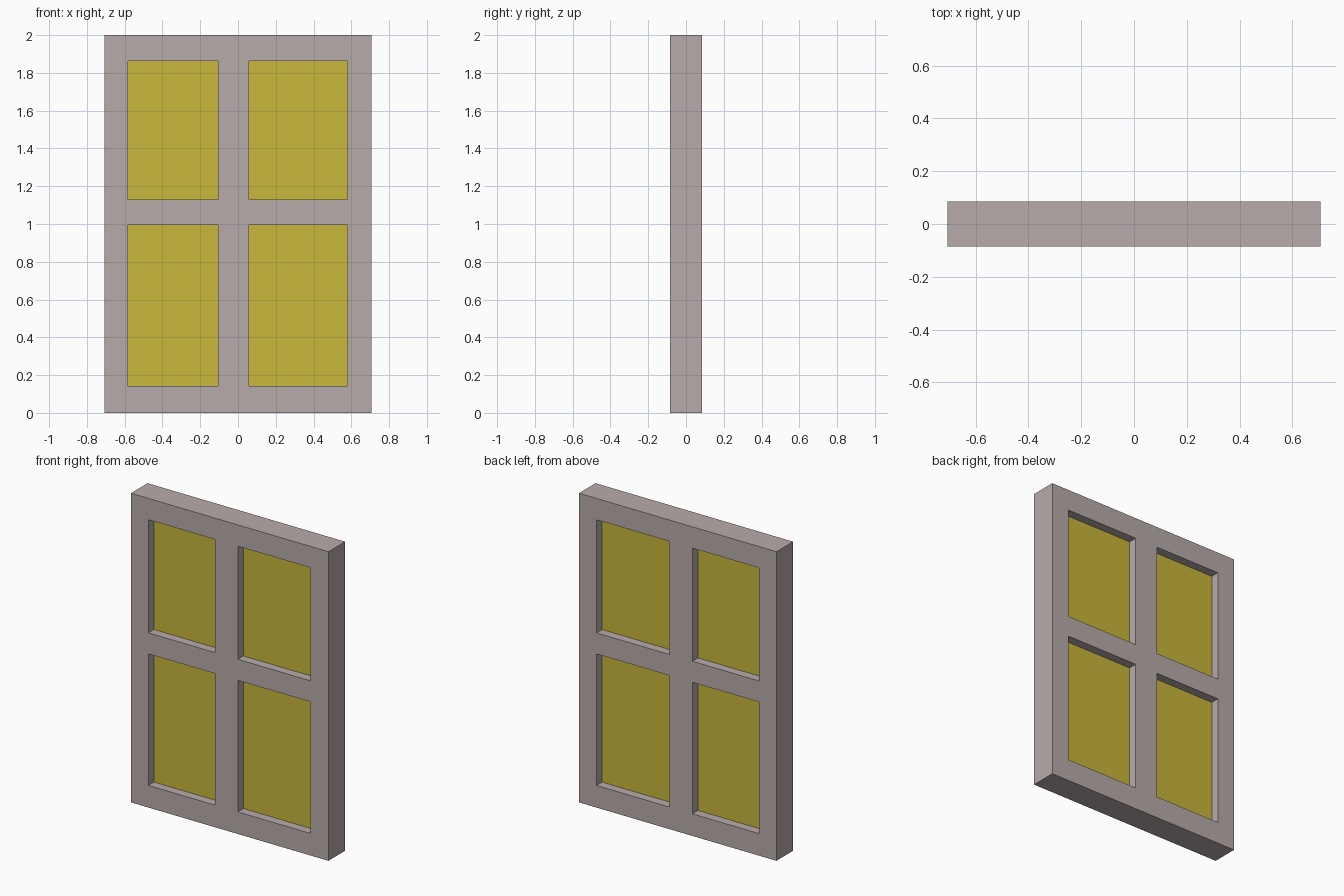
import bpy, bmesh

if "Cube" in bpy.data.objects:
    bpy.data.objects.remove(bpy.data.objects["Cube"])

DEPTH = 0.085          # half thickness of the frame
GLASS = 0.028          # half thickness of the panes
XS = [-0.707, -0.582, -0.106, 0.058, 0.58, 0.707]
ZS = [0.0, 0.143, 0.994, 1.13, 1.862, 2.0]


def material(name, rgb):
    m = bpy.data.materials.new(name)
    m.diffuse_color = (*rgb, 1)
    m.use_nodes = True
    m.node_tree.nodes["Principled BSDF"].inputs["Base Color"].default_value = m.diffuse_color
    return m


def finish(bm, name, mat):
    bmesh.ops.recalc_face_normals(bm, faces=bm.faces)
    me = bpy.data.meshes.new(name)
    bm.to_mesh(me)
    bm.free()
    me.materials.append(mat)
    ob = bpy.data.objects.new(name, me)
    bpy.context.collection.objects.link(ob)
    return ob


stone = material("warm grey frame", (0.474, 0.41, 0.405))
yellow = material("yellow glass", (0.578, 0.474, 0.043))

# Frame: a flat lattice of cells with the openings left out, extruded back
bm = bmesh.new()
v = [[bm.verts.new((x, -DEPTH, z)) for z in ZS] for x in XS]
for i in range(5):
    for j in range(5):
        if not (i % 2 and j % 2):
            bm.faces.new((v[i][j], v[i + 1][j], v[i + 1][j + 1], v[i][j + 1]))
ext = bmesh.ops.extrude_face_region(bm, geom=bm.faces[:], use_keep_orig=True)
moved = [g for g in ext["geom"] if isinstance(g, bmesh.types.BMVert)]
bmesh.ops.translate(bm, verts=moved, vec=(0, 2 * DEPTH, 0))
finish(bm, "window_frame", stone)

# Panes: one recessed plate in each opening
for i, side in ((1, "left"), (3, "right")):
    for j, level in ((1, "lower"), (3, "upper")):
        bm = bmesh.new()
        bmesh.ops.create_cube(bm, size=1)
        bmesh.ops.scale(bm, verts=bm.verts,
                        vec=(XS[i + 1] - XS[i], 2 * GLASS, ZS[j + 1] - ZS[j]))
        bmesh.ops.translate(bm, verts=bm.verts,
                            vec=((XS[i] + XS[i + 1]) / 2, 0, (ZS[j] + ZS[j + 1]) / 2))
        finish(bm, f"{level}_{side}_pane", yellow)
